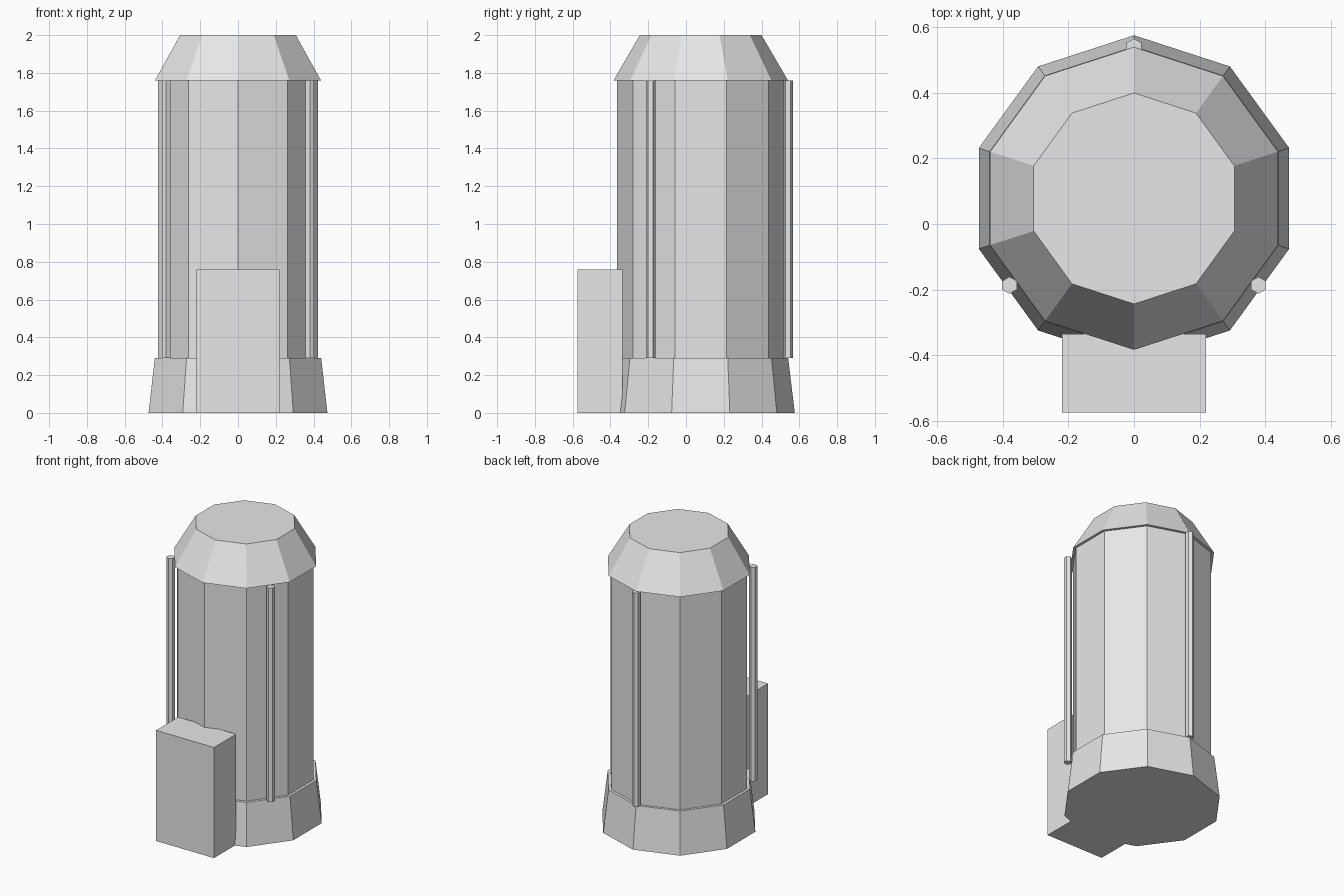
import bpy
import bmesh
import math

cube = bpy.data.objects.get("Cube")
if cube:
    bpy.data.objects.remove(cube, do_unlink=True)

grey = bpy.data.materials.new("light_grey")
grey.use_nodes = True
grey.diffuse_color = (0.8, 0.8, 0.8, 1)
grey.node_tree.nodes["Principled BSDF"].inputs["Base Color"].default_value = (0.8, 0.8, 0.8, 1)

TOWER_Y = 0.078
EAVES, PLINTH_TOP = 1.76, 0.29


def add_object(name, bm):
    bmesh.ops.recalc_face_normals(bm, faces=bm.faces)
    mesh = bpy.data.meshes.new(name)
    bm.to_mesh(mesh)
    bm.free()
    mesh.materials.append(grey)
    obj = bpy.data.objects.new(name, mesh)
    bpy.context.collection.objects.link(obj)
    return obj


def frustum(name, sides, center, r_low, r_high, z_low, z_high):
    """Capped flat-sided ring pair with one corner pointing to +y."""
    bm = bmesh.new()
    rings = []
    for r, z in ((r_low, z_low), (r_high, z_high)):
        angles = [math.pi / 2 + math.tau * i / sides for i in range(sides)]
        rings.append([bm.verts.new((center[0] + r * math.cos(a),
                                    center[1] + r * math.sin(a), z)) for a in angles])
    low, high = rings
    bm.faces.new(low[::-1])
    bm.faces.new(high)
    for i in range(sides):
        j = (i + 1) % sides
        bm.faces.new((low[i], low[j], high[j], high[i]))
    return add_object(name, bm)


# Ten-sided tower: flared plinth, straight body, tapered cap
axis = (0, TOWER_Y)
frustum("plinth", 10, axis, 0.498, 0.463, 0, PLINTH_TOP)
frustum("tower_body", 10, axis, 0.444, 0.444, PLINTH_TOP - 0.01, EAVES + 0.01)
frustum("tower_cap", 10, axis, 0.462, 0.322, EAVES, 2)

# Three slim hexagonal pipes standing around the body
pipes = {"back_pipe": (0, 0.54), "left_pipe": (0.38, -0.187), "right_pipe": (-0.38, -0.187)}
for name, spot in pipes.items():
    frustum(name, 6, spot, 0.026, 0.026, PLINTH_TOP, EAVES)

# Box-shaped porch at the front
bm = bmesh.new()
bmesh.ops.create_cube(bm, size=1)
bmesh.ops.scale(bm, vec=(0.44, 0.24, 0.76), verts=bm.verts)
bmesh.ops.translate(bm, vec=(0, -0.455, 0.38), verts=bm.verts)
add_object("front_porch", bm)
